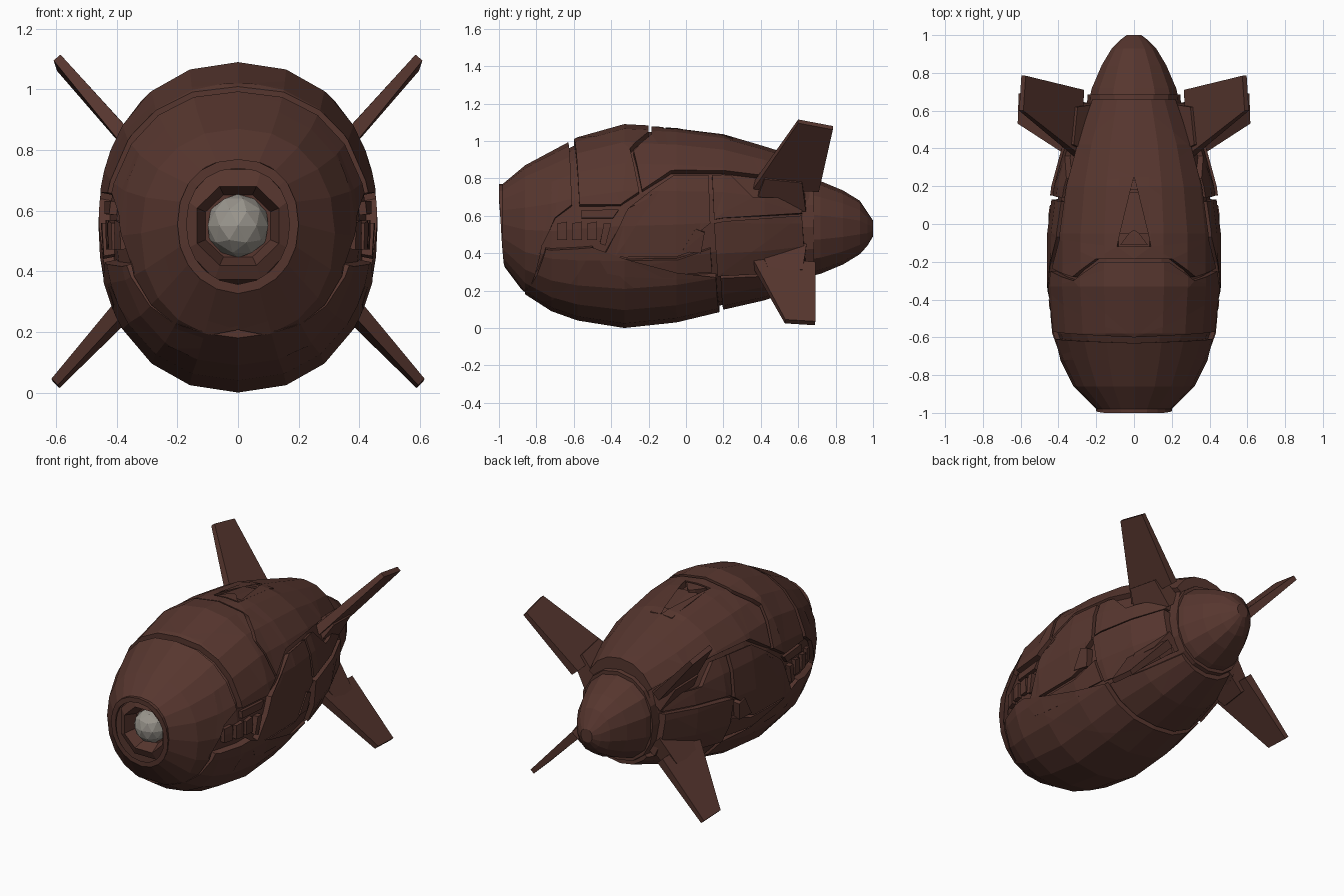
import bpy, bmesh, math
from mathutils import Vector

if "Cube" in bpy.data.objects:
    bpy.data.objects.remove(bpy.data.objects["Cube"])

def material(name, rgb):
    m = bpy.data.materials.new(name)
    m.diffuse_color = (*rgb, 1)
    m.use_nodes = True
    m.node_tree.nodes["Principled BSDF"].inputs["Base Color"].default_value = m.diffuse_color
    return m

BROWN = material("dark_brown_metal", (0.095, 0.037, 0.028))
GREY = material("lens_grey", (0.32, 0.30, 0.265))

# hull stations: y, half width, bottom z, top z
HULL = [(-.98, .20, .34, .77), (-.86, .32, .18, .87), (-.72, .39, .09, .945),
        (-.58, .44, .04, 1.02), (-.33, .462, 0, 1.09), (-.05, .462, .03, 1.075),
        (.2, .43, .09, 1.04), (.42, .37, .14, .975), (.66, .265, .22, .90)]
POW = 2.2  # squareness of the cross-section

def station(y):
    y = min(max(y, HULL[0][0]), HULL[-1][0])
    for a, b in zip(HULL, HULL[1:]):
        if y <= b[0]:
            f = (y - a[0]) / (b[0] - a[0])
            return [p + (q - p) * f for p, q in zip(a[1:], b[1:])]

def section(y, w, zb, zt, t, off=0):
    s, c = math.sin(t), -math.cos(t)
    curve = lambda v: math.copysign(abs(v) ** (2 / POW), v)
    return Vector(((w + off) * curve(s), y, (zb + zt) / 2 + ((zt - zb) / 2 + off) * curve(c)))

def angle_at(y, z):
    w, zb, zt = station(y)
    u = max(-1, min(1, (z - (zb + zt) / 2) / ((zt - zb) / 2)))
    return math.acos(-math.copysign(abs(u) ** (POW / 2), u))

def finish(bm, name, mat=BROWN, mirror=True):
    bmesh.ops.recalc_face_normals(bm, faces=bm.faces)
    me = bpy.data.meshes.new(name)
    bm.to_mesh(me)
    bm.free()
    me.materials.append(mat)
    ob = bpy.data.objects.new(name, me)
    bpy.context.collection.objects.link(ob)
    if mirror:
        ob.modifiers.new("mirror", 'MIRROR').use_axis = (True, False, False)
    return ob

def plate(name, outline, off=0.0, depth=.045):
    """Armour plate: a (y, z) side outline wrapped onto the hull and thickened."""
    bm = bmesh.new()
    f = bm.faces.new([bm.verts.new((off, y, angle_at(y, z))) for y, z in outline])
    bmesh.ops.triangulate(bm, faces=[f])
    cuts = [((0, s[0], 0), (0, 1, 0)) for s in HULL]
    cuts += [((0, 0, math.radians(18 * k)), (0, 0, 1)) for k in range(1, 10)]
    for co, no in cuts:
        bmesh.ops.bisect_plane(bm, geom=bm.verts[:] + bm.edges[:] + bm.faces[:],
                               dist=1e-5, plane_co=co, plane_no=no)
    ext = bmesh.ops.extrude_face_region(bm, geom=bm.faces[:], use_keep_orig=True)
    for v in ext["geom"]:
        if isinstance(v, bmesh.types.BMVert):
            v.co.x = off - depth
    for v in bm.verts:
        o, y, t = v.co
        v.co = section(y, *station(y), t, o)
    return finish(bm, name)

def loft(name, rings, n, off=0.0, phase=0.0):
    bm = bmesh.new()
    loops = [[bm.verts.new(section(*r, 2 * math.pi * (k + phase) / n, off)) for k in range(n)]
             for r in rings]
    for a, b in zip(loops, loops[1:]):
        for k in range(n):
            bm.faces.new((a[k], a[k - 1], b[k - 1], b[k]))
    bm.faces.new(loops[0])
    bm.faces.new(loops[-1])
    return finish(bm, name, mirror=False)

def slab(name, pts, root, tip):
    """Four-cornered slab, first two corners with root thickness, last two with tip thickness."""
    p = [Vector(q) for q in pts]
    n = (p[1] - p[0]).cross(p[3] - p[0]).normalized()
    bm = bmesh.new()
    half = [root / 2, root / 2, tip / 2, tip / 2]
    a = [bm.verts.new(q + n * h) for q, h in zip(p, half)]
    b = [bm.verts.new(q - n * h) for q, h in zip(p, half)]
    bm.faces.new(a)
    bm.faces.new(b[::-1])
    for k in range(4):
        bm.faces.new((a[k - 1], a[k], b[k], b[k - 1]))
    return finish(bm, name)

# inner hull seen through the gaps
loft("inner_hull", [(y, *station(y)) for y in [-.87] + [s[0] for s in HULL[2:]]], 20, -.035)

# armour plates (z of +-9 means the centre line)
T, B = 9, -9
plate("head_shell", [(-.97, B), (-.98, .4), (-1, .7), (-1, T), (-.63, T), (-.61, .66),
                     (-.70, .59), (-.78, .42), (-.89, .2), (-.88, B)], depth=.03)
plate("belly_front_plate", [(-.86, B), (-.86, .2), (-.75, .42), (-.5, .43), (-.42, .29),
                            (.16, .27), (.18, B)])
plate("belly_rear_plate", [(.2, B), (.185, .26), (.66, .31), (.66, B)], -.008)
plate("upper_front_plate", [(-.6, T), (-.57, .66), (-.35, .66), (-.25, .73), (-.3, .96),
                            (-.2, 1.05), (-.2, T)])
plate("upper_rear_plate", [(-.185, T), (-.185, 1.04), (-.28, .95), (-.235, .74), (-.08, .845),
                           (.2, .845), (.4, .82), (.66, .76), (.66, T), (.25, T), (.25, 1.02),
                           (-.12, 1.072), (-.12, T)], -.004)
plate("side_panel", [(-.43, .40), (-.31, .64), (-.21, .69), (-.07, .815), (.12, .82),
                     (.13, .56), (.08, .52), (.06, .42), (-.05, .38), (-.38, .38)], -.002)
plate("side_lower_strip", [(-.40, .305), (-.39, .36), (-.04, .36), (.13, .42), (.14, .29)], -.012)
plate("side_rear_panel", [(.17, .28), (.15, .56), (.62, .6), (.64, .33)], .008, .06)
plate("side_rear_upper_panel", [(.15, .58), (.14, .82), (.24, .82), (.36, .70), (.62, .70),
                                (.62, .615)], -.006)

# side machinery inside the gaps
for k, y in enumerate((-.69, -.61, -.53)):
    plate(f"side_vent_{k}", [(y, .47), (y, .56), (y + .055, .57), (y + .055, .47)], -.012)
plate("side_rail", [(-.56, .59), (-.56, .635), (-.36, .635), (-.39, .59)], -.015)
plate("side_rail_lower", [(-.46, .45), (-.44, .56), (-.40, .56), (-.43, .44)], -.004)
plate("side_hatch_block", [(-.02, .41), (.05, .53), (.1, .51), (.08, .40)], .004)

# top slot details
plate("slot_floor", [(-.05, T), (-.05, 1.068), (.17, 1.036), (.17, T)], -.022)
plate("slot_latch", [(.18, T), (.18, 1.038), (.23, 1.028), (.23, T)], -.012)
plate("slot_hook", [(-.11, T), (-.11, 1.074), (-.05, 1.0745), (-.03, T)], -.006)

# front eye: socket and lens
loft("lens_socket", [(-.86, .21, .34, .77), (-.93, .185, .36, .75), (-.95, .145, .41, .69),
                     (-.87, .115, .44, .66)], 8, phase=.5)
bm = bmesh.new()
bmesh.ops.create_icosphere(bm, subdivisions=2, radius=.105)
bmesh.ops.translate(bm, verts=bm.verts, vec=(0, -.865, .55))
finish(bm, "lens", GREY, False)

# tail cone with collar
loft("tail_collar", [(.62, .25, .25, .83), (.685, .245, .26, .82)], 16)
loft("tail_cone", [(.68, .238, .28, .80), (.72, .228, .29, .785), (.84, .175, .34, .735),
                   (.93, .12, .395, .68), (.97, .08, .44, .62), (1, .04, .49, .575)], 14)

# four tail fins and their mounts
slab("upper_fin", [(.30, .36, .76), (.285, .71, .745), (.585, .785, 1.07), (.597, .60, 1.105)], .055, .03)
slab("lower_fin", [(.32, .35, .36), (.30, .69, .335), (.60, .69, .025), (.605, .53, .035)], .055, .03)
slab("upper_fin_mount", [(.24, .36, .68), (.22, .64, .66), (.33, .62, .80), (.35, .42, .82)], .12, .08)
slab("lower_fin_mount", [(.24, .38, .42), (.22, .64, .41), (.34, .62, .285), (.36, .44, .28)], .12, .08)
